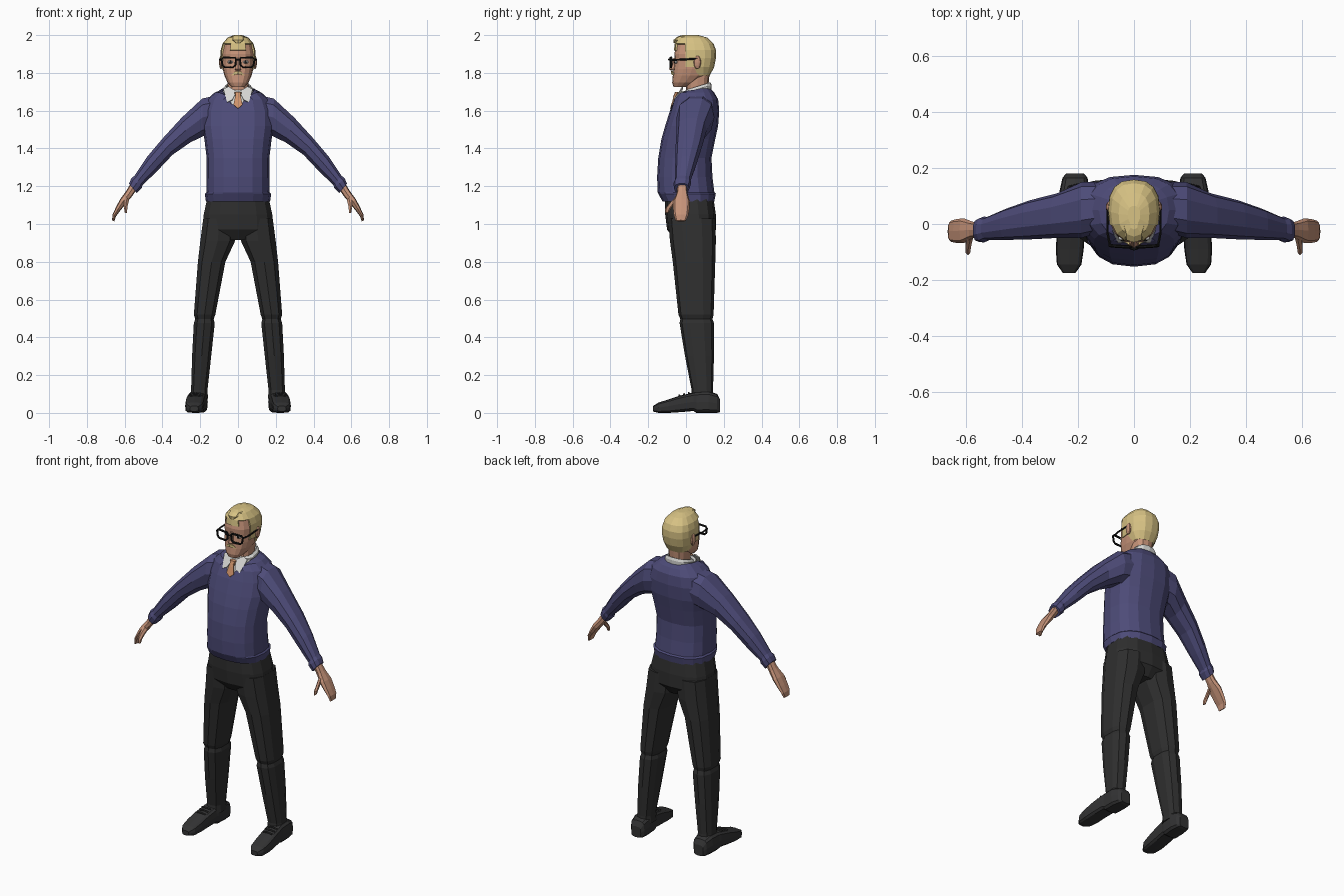
import bpy, bmesh, math
from mathutils import Vector


def mat(name, r, g, b):
    m = bpy.data.materials.new(name)
    m.diffuse_color = (r, g, b, 1)
    return m


SWEATER = mat("navy_knit", .075, .071, .19)
PANTS = mat("charcoal_cloth", .028, .028, .028)
SHOE = mat("dark_leather", .033, .033, .034)
SKIN = mat("skin", .56, .29, .19)
HAIR = mat("blond_hair", .68, .54, .23)
SHIRT = mat("white_cotton", .68, .68, .66)
TIE = mat("orange_silk", .64, .30, .15)
BLACK = mat("black_plastic", .008, .008, .008)


def finish(name, bm, material, mirror=False, thick=0):
    bmesh.ops.recalc_face_normals(bm, faces=bm.faces)
    me = bpy.data.meshes.new(name)
    bm.to_mesh(me)
    bm.free()
    me.materials.append(material)
    ob = bpy.data.objects.new(name, me)
    bpy.context.collection.objects.link(ob)
    if thick:
        ob.modifiers.new("thickness", 'SOLIDIFY').thickness = thick
    if mirror:
        ob.modifiers.new("mirror", 'MIRROR').use_clip = False
    return ob


def loft(rings, n=12, power=.8, caps=True):
    """Skin rounded rings, each given as centre, half axis u, half axis v."""
    bm = bmesh.new()
    loops = []
    for c, u, v in rings:
        c, u, v = Vector(c), Vector(u), Vector(v)
        row = []
        for i in range(n):
            a = 2 * math.pi * i / n - math.pi / 2
            x, y = [math.copysign(abs(t) ** power, t) if abs(t) > 1e-6 else 0
                    for t in (math.cos(a), math.sin(a))]
            row.append(bm.verts.new(c + u * x + v * y))
        loops.append(row)
    for a, b in zip(loops, loops[1:]):
        for i in range(n):
            j = (i + 1) % n
            bm.faces.new((a[i], a[j], b[j], b[i]))
    if caps:
        bm.faces.new(loops[0][::-1])
        bm.faces.new(loops[-1])
    return bm


def level(x0, x1, y0, y1, z, tilt=0):
    """Horizontal ring from its extents."""
    return (((x0 + x1) / 2, (y0 + y1) / 2, z), ((x1 - x0) / 2, 0, 0), (0, (y1 - y0) / 2, tilt))


def body(rows):
    return [level(-r[0], r[0], *r[1:]) for r in rows]


def limb(rows):
    """Slanted rings from a top point, a bottom point and a depth range."""
    return [(((a + c) / 2, (y0 + y1) / 2, (b + d) / 2), ((a - c) / 2, 0, (b - d) / 2),
             (0, (y1 - y0) / 2, 0)) for a, b, c, d, y0, y1 in rows]


def blob(name, c, r, material, mirror=True, seg=10, ring=6):
    bm = bmesh.new()
    bmesh.ops.create_uvsphere(bm, u_segments=seg, v_segments=ring, radius=1)
    for v in bm.verts:
        v.co = Vector(c) + Vector([v.co[i] * r[i] for i in range(3)])
    return finish(name, bm, material, mirror)


def plate(name, pts, material, mirror=False, thick=.006):
    bm = bmesh.new()
    bm.faces.new([bm.verts.new(p) for p in pts])
    return finish(name, bm, material, mirror, thick)


def tube(name, pts, r, material, cyclic=False, mirror=False):
    rings = []
    pts = [Vector(p) for p in pts]
    if cyclic:
        pts = pts + pts[:1]
    for i, p in enumerate(pts):
        if cyclic and i in (0, len(pts) - 1):
            d = pts[1] - pts[-2]
        else:
            d = pts[min(i + 1, len(pts) - 1)] - pts[max(i - 1, 0)]
        u = d.cross(Vector((0, 1, 0)) if abs(d.normalized().y) < .9 else Vector((0, 0, 1))).normalized()
        rings.append((p, u * r, d.cross(u).normalized() * r))
    return finish(name, loft(rings, 6, 1, not cyclic), material, mirror)


# sweater body with hem and V neckline
bm = loft(body([
    (.15, -.10, .13, 1.13), (.17, -.125, .15, 1.12), (.176, -.146, .158, 1.16),
    (.168, -.15, .15, 1.168), (.166, -.153, .14, 1.25), (.166, -.147, .135, 1.35),
    (.178, -.13, .155, 1.45), (.19, -.11, .17, 1.52), (.187, -.085, .176, 1.6),
    (.165, -.068, .17, 1.66), (.125, -.052, .15, 1.695), (.088, -.042, .13, 1.718)]), 16, caps=False)
for v in bm.verts:
    if v.co.y < .05 and v.co.z > 1.62:
        v.co.z = min(v.co.z, 1.618 + abs(v.co.x) * 1.05)
finish("sweater_body", bm, SWEATER)

# sleeves with cuffs
finish("sleeve", loft(limb([
    (.10, 1.69, .14, 1.47, -.03, .15), (.19, 1.668, .185, 1.46, -.05, .15),
    (.30, 1.565, .25, 1.43, -.05, .11), (.40, 1.455, .345, 1.365, -.055, .085),
    (.48, 1.36, .435, 1.27, -.057, .055), (.548, 1.258, .505, 1.205, -.058, .025),
    (.566, 1.242, .508, 1.19, -.066, .027), (.578, 1.215, .535, 1.162, -.064, .018)]), 10, .85),
    SWEATER, True)

# hands
finish("hand", loft(limb([
    (.565, 1.22, .535, 1.185, -.045, .003), (.592, 1.175, .562, 1.145, -.05, .008),
    (.625, 1.13, .592, 1.11, -.068, .02), (.648, 1.085, .62, 1.075, -.068, .018),
    (.664, 1.05, .645, 1.042, -.064, .012), (.667, 1.02, .655, 1.014, -.055, 0)]), 8, .7), SKIN, True)
finish("thumb", loft(limb([
    (.60, 1.15, .575, 1.125, -.06, -.025), (.605, 1.115, .582, 1.10, -.09, -.055),
    (.605, 1.085, .585, 1.078, -.11, -.08), (.60, 1.06, .588, 1.057, -.112, -.092)]), 6, .9), SKIN, True)

# trousers
finish("trouser_hips", loft(body([
    (.165, -.11, .145, 1.14), (.185, -.11, .158, 1.05), (.192, -.1, .159, .97),
    (.08, -.06, .12, .915)]), 14, .75), PANTS)
finish("trouser_leg", loft([level(*r) for r in [
    (.005, .187, -.095, .156, 1.03), (.012, .203, -.085, .158, .91), (.064, .215, -.07, .155, .8),
    (.118, .236, -.04, .146, .52), (.127, .228, -.03, .14, .497), (.121, .236, -.034, .148, .475),
    (.14, .245, -.005, .148, .3), (.16, .25, .03, .143, .12), (.157, .253, .025, .148, .075)]],
    10, .75), PANTS, True)

# shoes: centre x, half width, y, bottom, top
finish("shoe", loft([((cx, y, (a + b) / 2), (w, 0, 0), (0, 0, (b - a) / 2)) for cx, w, y, a, b in [
    (.232, .022, -.176, .008, .036), (.232, .044, -.145, 0, .055), (.23, .05, -.09, 0, .072),
    (.226, .05, -.03, .004, .092), (.219, .05, .04, .01, .108), (.216, .05, .055, 0, .112),
    (.213, .053, .12, 0, .115), (.211, .045, .165, 0, .1), (.211, .032, .181, .004, .07)]],
    12, .5), SHOE, True)
for i in range(3):
    y, z = -.035 + .025 * i, .094 + .006 * i
    tube("shoe_lace", [(.195, y, z - .004), (.225, y, z), (.255, y, z - .004)], .005, SHOE, mirror=True)

# neck, shirt, collar and tie
finish("neck", loft(body([(.058, .0, .12, 1.64), (.055, .0, .118, 1.72), (.06, .0, .125, 1.80)]), 12), SKIN)
finish("shirt_front", loft(body([(.08, -.072, .12, 1.58), (.085, -.058, .12, 1.65),
                                 (.078, -.03, .12, 1.705)]), 16), SHIRT)
finish("shirt_collar", loft(body([(.08, -.02, .135, 1.69, .015), (.078, -.012, .136, 1.715, .02),
                                  (.066, .0, .13, 1.73, .02)]), 14, caps=False), SHIRT, thick=.008)
plate("collar_flap", [(.008, -.036, 1.702), (.05, -.02, 1.728), (.078, -.022, 1.715), (.058, -.068, 1.645),
                      (.03, -.066, 1.658)], SHIRT, True)
plate("tie_blade", [(-.013, -.062, 1.685), (.013, -.062, 1.685), (.024, -.078, 1.632),
                    (0, -.084, 1.612), (-.024, -.078, 1.632)], TIE)
finish("tie_knot", loft(body([(.012, -.07, -.045, 1.67), (.02, -.058, -.03, 1.70)]), 8), TIE)

# head and facial features
finish("head", loft(body([
    (.034, -.066, .0, 1.725), (.055, -.073, .06, 1.748), (.072, -.07, .11, 1.785),
    (.08, -.066, .128, 1.82), (.084, -.06, .14, 1.86), (.086, -.062, .145, 1.90),
    (.076, -.05, .135, 1.95), (.045, -.02, .1, 1.98)]), 16), SKIN)
finish("nose", loft(body([(.014, -.08, -.04, 1.812), (.019, -.09, -.04, 1.82), (.013, -.08, -.04, 1.845),
                          (.009, -.066, -.04, 1.88)]), 6, 1), SKIN)
blob("ear", (.09, .06, 1.856), (.011, .02, .036), SKIN)
blob("eye", (.04, -.052, 1.857), (.017, .008, .009), SHIRT)
blob("pupil", (.04, -.058, 1.857), (.007, .005, .008), BLACK)
plate("moustache", [(0, -.08, 1.81), (.018, -.074, 1.806), (.036, -.064, 1.786), (.02, -.073, 1.79),
                    (0, -.08, 1.794)], HAIR, True, .009)

# hair cap with the face area cut away
bm = loft(body([
    (.066, .0, .125, 1.785), (.087, -.06, .149, 1.83), (.093, -.06, .159, 1.88),
    (.092, -.064, .159, 1.92), (.082, -.06, .146, 1.955), (.055, -.04, .112, 1.987),
    (.022, .0, .065, 2.0)]), 16)
cut = []
for f in bm.faces:
    c = f.calc_center_median()
    hairline = .07 if c.z < 1.83 else .02 if c.z < 1.9 else -.005 if c.z < 1.94 else -.02
    if c.z < 1.79 or (c.y < hairline and (c.z < 1.93 or (c.z < 1.96 and abs(c.x) > .03))):
        cut.append(f)
bmesh.ops.delete(bm, geom=cut, context='FACES')
finish("hair", bm, HAIR, thick=.01)

# swept tuft over the forehead
finish("front_tuft", loft(body([(.012, -.066, -.03, 1.958), (.035, -.066, 0, 1.975),
                                (.035, -.045, .03, 1.992), (.015, -.02, .03, 2.0)]), 8), HAIR)

# spectacles
tube("lens_rim", [(.046 + x, -.082 + .12 * max(0, x), 1.856 + z) for x, z in [
    (-.03, .024), (.033, .025), (.041, .015), (.036, -.016), (.024, -.026), (-.02, -.026),
    (-.032, -.014), (-.035, .015)]], .0058, BLACK, cyclic=True, mirror=True)
tube("bridge", [(-.014, -.085, 1.868), (0, -.09, 1.871), (.014, -.085, 1.868)], .005, BLACK)
tube("temple_arm", [(.086, -.078, 1.868), (.095, -.03, 1.87), (.094, .06, 1.875)], .005, BLACK, mirror=True)
